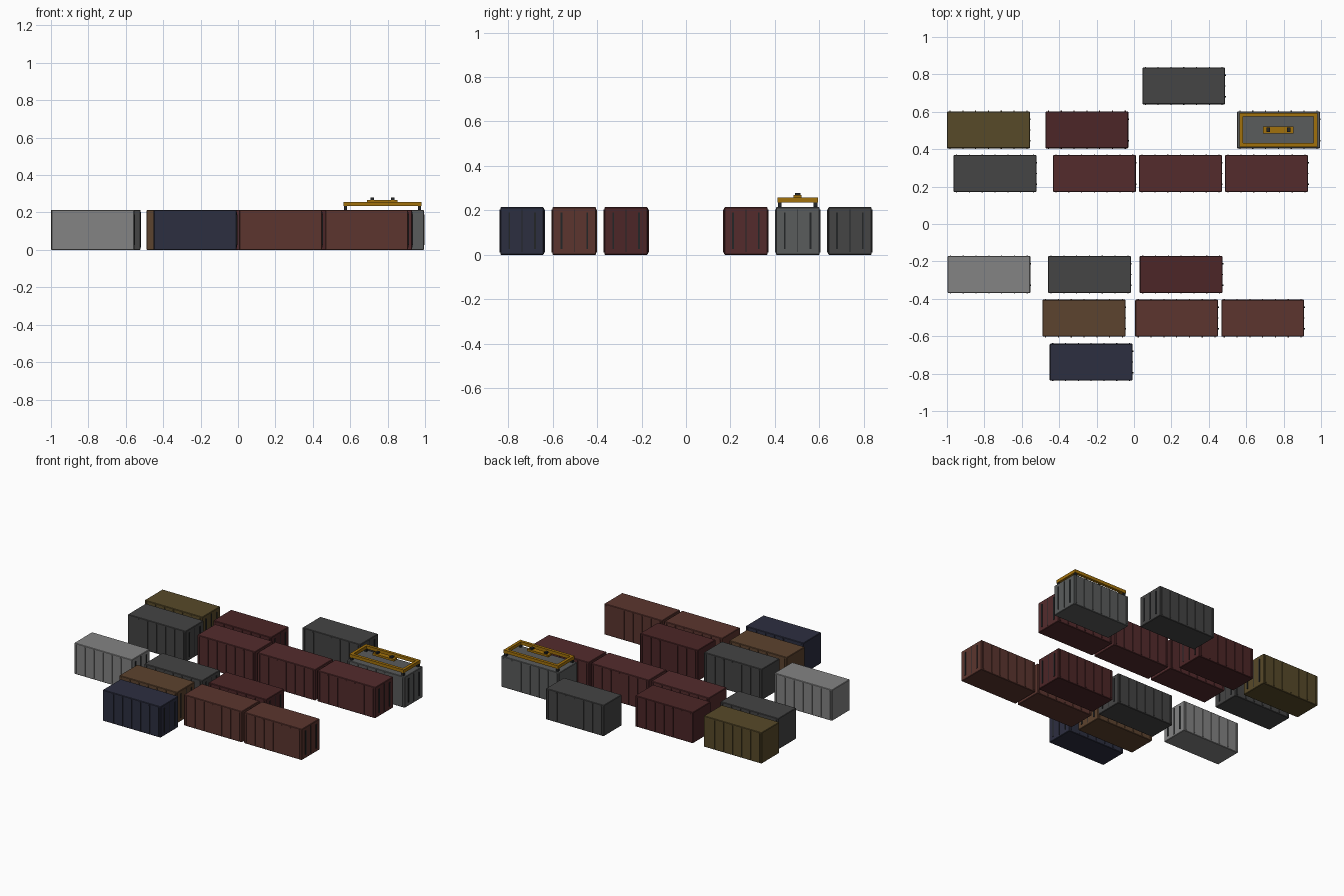
import bpy, bmesh
from mathutils import Vector

if "Cube" in bpy.data.objects:
    bpy.data.objects.remove(bpy.data.objects["Cube"])

L, W, H = 0.443, 0.196, 0.214   # container body size


def material(name, rgb):
    m = bpy.data.materials.new(name)
    m.diffuse_color = (*[(c / 255) ** 2.2 for c in rgb], 1)
    m.use_nodes = True
    m.node_tree.nodes["Principled BSDF"].inputs["Base Color"].default_value = m.diffuse_color
    return m


COLOURS = {n: material(n, c) for n, c in {
    "maroon": (77, 42, 43), "red": (84, 47, 48), "rust": (92, 56, 50),
    "brown": (93, 69, 50), "olive": (88, 75, 45), "navy": (48, 50, 66),
    "dark_grey": (70, 70, 70), "mid_grey": (90, 92, 92),
    "light_grey": (130, 130, 130), "steel": (40, 42, 44),
    "yellow": (160, 112, 20)}.items()}


def add_box(bm, centre, size, mat=0):
    verts = bmesh.ops.create_cube(bm, size=1)["verts"]
    for v in verts:
        v.co = Vector(a * b for a, b in zip(v.co, size)) + Vector(centre)
    for f in {f for v in verts for f in v.link_faces}:
        f.material_index = mat
    return verts


def finish(bm, name, mats, location=(0, 0, 0)):
    mesh = bpy.data.meshes.new(name)
    bm.to_mesh(mesh)
    bm.free()
    for m in mats:
        mesh.materials.append(COLOURS[m])
    ob = bpy.data.objects.new(name, mesh)
    ob.location = location
    bpy.context.collection.objects.link(ob)
    return ob


def container(name, x, y, colour):
    bm = bmesh.new()
    # body with slightly chamfered edges
    add_box(bm, (0, 0, H / 2), (L, W, H))
    bmesh.ops.bevel(bm, geom=bm.edges[:], offset=0.003, segments=1, affect='EDGES')
    # vertical ribs on both long sides
    for s in (-1, 1):
        for i in range(7):
            add_box(bm, ((i - 3) * 0.0685, s * W / 2, H / 2),
                    (0.006, 0.009, H - 0.02))
    # door rods and centre seam on the right end
    for dy in (-0.058, 0, 0.058):
        w = 0.008 if dy else 0.004
        add_box(bm, (L / 2, dy, 0.108), (w, w, 0.165 if dy else 0.19), 1)
    finish(bm, name, (colour, "steel"), (x, y, 0))


# rows of containers: y, then centre x and colour
YARD = {
    0.738: [(0.266, "dark_grey")],
    0.503: [(-0.778, "olive"), (-0.252, "maroon"), (0.772, "mid_grey")],
    0.270: [(-0.743, "dark_grey"), (-0.212, "red"), (0.249, "red"), (0.709, "red")],
    -0.270: [(-0.776, "light_grey"), (-0.238, "dark_grey"), (0.252, "maroon")],
    -0.503: [(-0.267, "brown"), (0.228, "rust"), (0.688, "rust")],
    -0.738: [(-0.229, "navy")],
}
for r, (y, row) in enumerate(YARD.items(), 1):
    for c, (x, colour) in enumerate(row, 1):
        container(f"container_row{r}_{c}", x, y, colour)

# lifting spreader frame
X, Y = 0.772, 0.503
bm = bmesh.new()
for s in (-1, 1):
    add_box(bm, (0, s * 0.081, 0.246), (0.417, 0.020, 0.022))
    add_box(bm, (s * 0.1985, 0, 0.246), (0.020, 0.142, 0.022))
finish(bm, "spreader_frame", ["yellow"], (X, Y, 0))

# head block on the spreader
bm = bmesh.new()
add_box(bm, (0, 0, 0.261), (0.164, 0.036, 0.014))
finish(bm, "spreader_head_block", ["yellow"], (X, Y, 0))

# sheaves on the head block
bm = bmesh.new()
for s in (-1, 1):
    add_box(bm, (s * 0.055, 0, 0.272), (0.018, 0.024, 0.014))
finish(bm, "spreader_sheaves", ["steel"], (X, Y, 0))

# corner twist locks
bm = bmesh.new()
for sx in (-1, 1):
    for sy in (-1, 1):
        add_box(bm, (sx * 0.198, sy * 0.08, 0.225), (0.016, 0.016, 0.024))
finish(bm, "spreader_twist_locks", ["steel"], (X, Y, 0))
